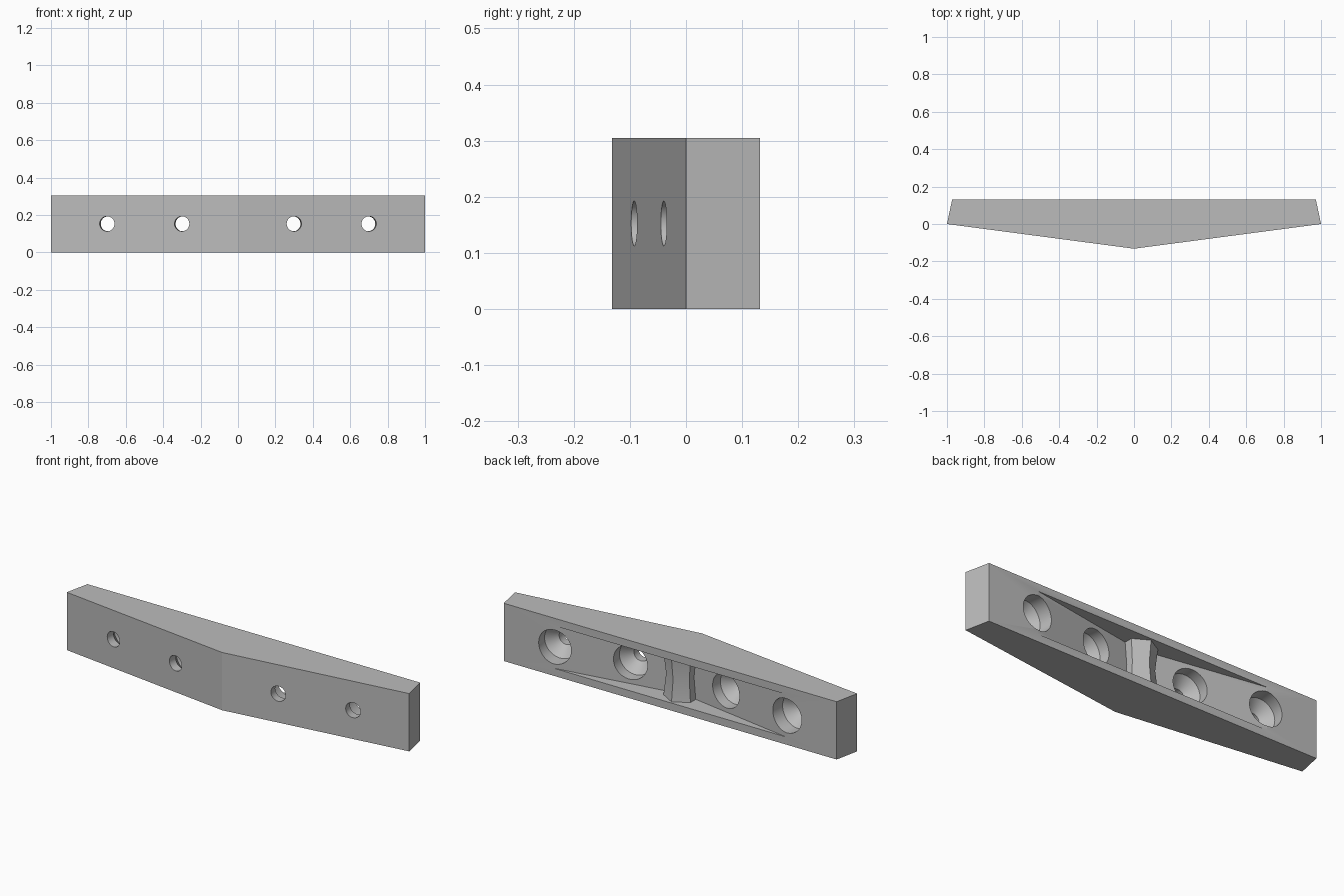
import bpy, bmesh, math
from mathutils import Matrix, Vector

old = bpy.data.objects.get("Cube")
if old:
    bpy.data.objects.remove(old, do_unlink=True)

HEIGHT = 0.305
MID = HEIGHT / 2
BACK = 0.132
SLOPE = math.atan(0.132)      # lean of the two front faces

grey = bpy.data.materials.new("light grey")
grey.diffuse_color = (0.5, 0.5, 0.5, 1)
grey.use_nodes = True
grey.node_tree.nodes["Principled BSDF"].inputs["Base Color"].default_value = (0.5, 0.5, 0.5, 1)


def make_object(name, bm):
    bmesh.ops.recalc_face_normals(bm, faces=bm.faces)
    mesh = bpy.data.meshes.new(name)
    bm.to_mesh(mesh)
    bm.free()
    mesh.materials.append(grey)
    obj = bpy.data.objects.new(name, mesh)
    bpy.context.collection.objects.link(obj)
    return obj


def loft(name, rings):
    """Closed solid through rings of equal point count."""
    bm = bmesh.new()
    loops = [[bm.verts.new(p) for p in ring] for ring in rings]
    n = len(loops[0])
    for a, b in zip(loops, loops[1:]):
        for i in range(n):
            j = (i + 1) % n
            bm.faces.new((a[i], a[j], b[j], b[i]))
    bm.faces.new(loops[0])
    bm.faces.new(loops[-1])
    return make_object(name, bm)


def prism(name, outline, z0, z1):
    return loft(name, [[(x, y, z) for x, y in outline] for z in (z0, z1)])


def circle(radius, height, sides, turn=0.0):
    return [Vector((radius * math.cos(turn + math.tau * i / sides),
                    radius * math.sin(turn + math.tau * i / sides), height))
            for i in range(sides)]


def combine(target, tool, operation):
    mod = target.modifiers.new(operation.title(), 'BOOLEAN')
    mod.operation = operation
    mod.solver = 'EXACT'
    mod.object = tool
    tool.hide_render = True
    bpy.context.view_layer.objects.active = target
    bpy.ops.object.modifier_apply(modifier=mod.name)
    bpy.data.objects.remove(tool, do_unlink=True)


# Wedge-fronted bar
bar = prism("handle_bar", [(-1, 0), (0, -BACK), (1, 0), (0.972, BACK), (-0.972, BACK)],
            0, HEIGHT)

# Shallow pocket in the back, deepest at the middle
floor = 0.018
rise = (BACK - floor) / 0.68
over = 0.1
reach = 0.68 + over / rise
pocket = prism("pocket_cutter", [(0, floor), (reach, BACK + over), (-reach, BACK + over)],
               0.04, 0.265)
combine(bar, pocket, 'DIFFERENCE')

# Waisted six-sided post across the pocket
post = loft("center_post", [
    [p + Vector((0, 0.03, 0)) for p in circle(r, z, 6, math.pi / 6)]
    for r, z in ((0.092, 0.03), (0.078, MID), (0.092, 0.275))])
combine(bar, post, 'UNION')

# Countersunk screw holes, square to the front faces
hole_profile = [(0.04, -0.05), (0.04, 0.045), (0.09, 0.1), (0.09, 0.4)]
for side in (-1, 1):
    for x in (0.3, 0.7):
        place = (Matrix.Translation((side * x, -BACK + BACK * x, MID))
                 @ Matrix.Rotation(side * SLOPE, 4, 'Z')
                 @ Matrix.Rotation(-math.pi / 2, 4, 'X'))
        hole = loft("hole_cutter", [[place @ p for p in circle(r, d, 48)]
                                    for r, d in hole_profile])
        combine(bar, hole, 'DIFFERENCE')

# Smooth hole walls, crisp edges elsewhere
bpy.ops.object.select_all(action='DESELECT')
bar.select_set(True)
bpy.context.view_layer.objects.active = bar
bpy.ops.object.shade_smooth_by_angle(angle=math.radians(12))
